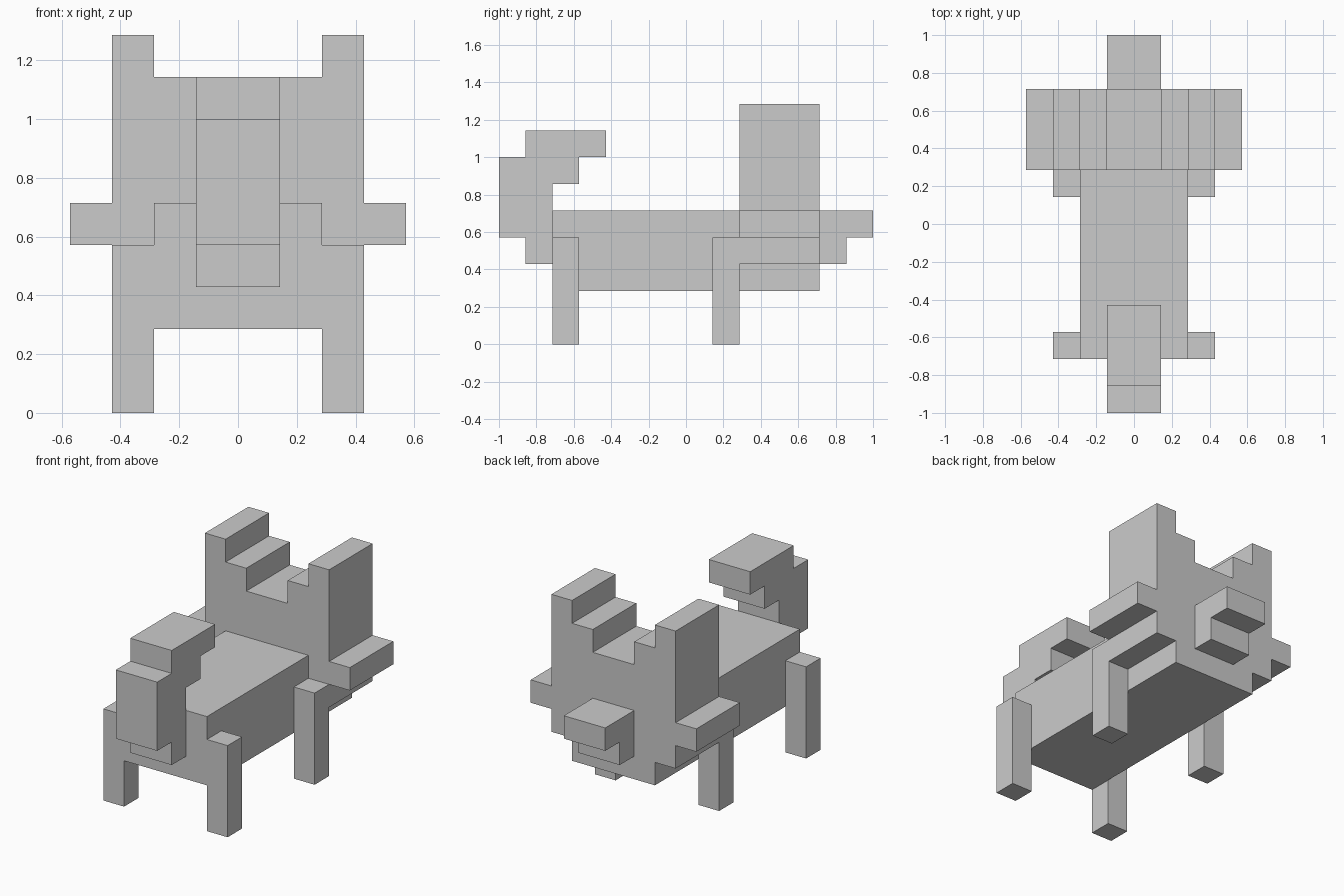
import bpy, bmesh
from mathutils import Vector

if "Cube" in bpy.data.objects:
    bpy.data.objects.remove(bpy.data.objects["Cube"])

U = 1 / 7  # one block of the model's grid


def extrude(name, outline, start, end, axis):
    """Extrude an outline (x,z for axis 'Y', y,z for axis 'X') from start to end, in blocks."""
    place = {'Y': lambda a, b, d: Vector((a, d, b)),
             'X': lambda a, b, d: Vector((d, a, b))}[axis]
    bm = bmesh.new()
    face = bm.faces.new([bm.verts.new(place(a, b, start) * U) for a, b in outline])
    new = bmesh.ops.extrude_face_region(bm, geom=[face])['geom']
    verts = [v for v in new if isinstance(v, bmesh.types.BMVert)]
    bmesh.ops.translate(bm, verts=verts, vec=place(0, 0, end - start) * U)
    bmesh.ops.recalc_face_normals(bm, faces=bm.faces)
    mesh = bpy.data.meshes.new(name)
    bm.to_mesh(mesh)
    bm.free()
    obj = bpy.data.objects.new(name, mesh)
    bpy.context.collection.objects.link(obj)
    return obj


def box(name, x0, x1, y0, y1, z0, z1):
    return extrude(name, [(x0, z0), (x1, z0), (x1, z1), (x0, z1)], y0, y1, 'Y')


# Torso
box("body", -2, 2, -5, 2, 2, 5)

# Legs, one pair at each end
for side, x in (("left", -3), ("right", 2)):
    for end, y in (("tail_end", -5), ("head_end", 1)):
        box(f"{side}_{end}_leg", x, x + 1, y, y + 1, 0, 4)

# Head slab: stepped jaw, cheeks and ears, mirrored outline
half = [(2, 2), (2, 3), (3, 3), (3, 4), (4, 4), (4, 5),
        (3, 5), (3, 9), (2, 9), (2, 8), (1, 8), (1, 7)]
extrude("head", half + [(-x, z) for x, z in reversed(half)], 2, 5, 'Y')

# Snout with the lower jaw set back
extrude("snout", [(5, 3), (6, 3), (6, 4), (7, 4), (7, 5), (5, 5)], -1, 1, 'X')

# Tail curling up and over the back
extrude("tail", [(-5, 3), (-5, 6), (-4, 6), (-4, 7), (-3, 7), (-3, 8),
                 (-6, 8), (-6, 7), (-7, 7), (-7, 4), (-6, 4), (-6, 3)], -1, 1, 'X')
